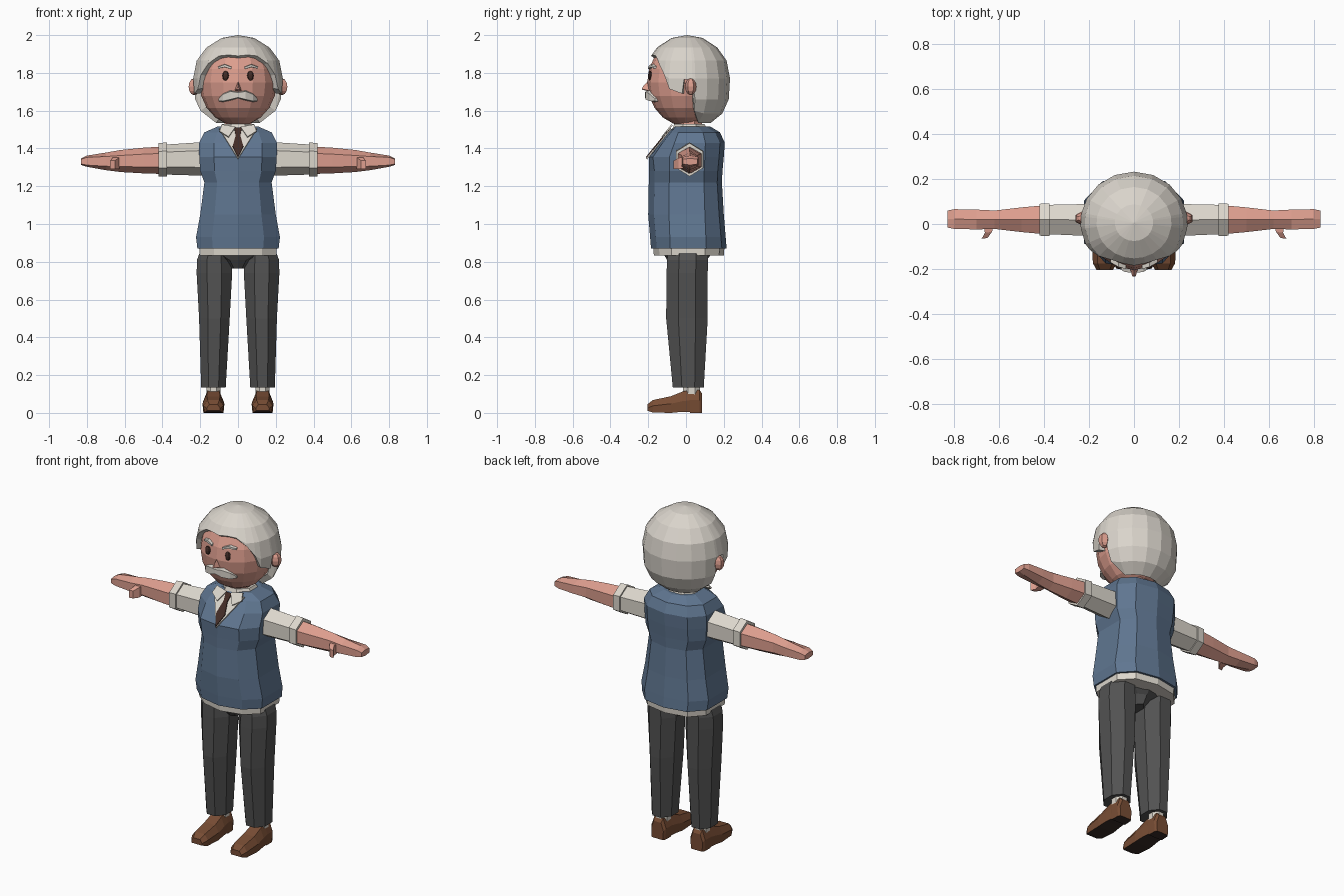
import bpy, bmesh, math
from mathutils import Vector

if "Cube" in bpy.data.objects:
    bpy.data.objects.remove(bpy.data.objects["Cube"])


def mat(name, r, g, b):
    m = bpy.data.materials.new(name)
    m.diffuse_color = (r, g, b, 1)
    m.use_nodes = True
    m.node_tree.nodes["Principled BSDF"].inputs["Base Color"].default_value = m.diffuse_color
    return m


SKIN = mat("skin", .72, .34, .27)
HAIR = mat("grey_hair", .70, .66, .60)
SHIRT = mat("cream_shirt", .72, .68, .61)
VEST = mat("blue_vest", .115, .18, .28)
TROUSER = mat("charcoal_trousers", .085, .085, .085)
LEATHER = mat("brown_leather", .19, .075, .035)
SOLE = mat("dark_sole", .04, .025, .02)
DARK = mat("dark_brown", .055, .025, .02)


def finish(name, bm, material, mirror=False, solid=0, offset=-1):
    bmesh.ops.remove_doubles(bm, verts=bm.verts[:], dist=.0005)
    bmesh.ops.recalc_face_normals(bm, faces=bm.faces[:])
    me = bpy.data.meshes.new(name)
    bm.to_mesh(me)
    bm.free()
    me.materials.append(material)
    ob = bpy.data.objects.new(name, me)
    bpy.context.collection.objects.link(ob)
    if solid:
        s = ob.modifiers.new("thickness", 'SOLIDIFY')
        s.thickness, s.offset = solid, offset
    if mirror:
        ob.modifiers.new("mirror", 'MIRROR').use_mirror_merge = False
    return ob


def loft(name, rings, material, mirror=False, caps=True, **kw):
    """Skin a list of equally long point rings."""
    bm = bmesh.new()
    vs = [[bm.verts.new(p) for p in r] for r in rings]
    n = len(rings[0])
    for a, b in zip(vs, vs[1:]):
        for i in range(n):
            bm.faces.new((a[i], a[(i + 1) % n], b[(i + 1) % n], b[i]))
    if caps:
        bm.faces.new(vs[0])
        bm.faces.new(vs[-1])
    return finish(name, bm, material, mirror, **kw)


def ball(name, c, r, material, u=16, v=10, mirror=False):
    bm = bmesh.new()
    bmesh.ops.create_uvsphere(bm, u_segments=u, v_segments=v, radius=1)
    for p in bm.verts:
        p.co = Vector(c) + Vector([p.co[i] * r[i] for i in range(3)])
    return finish(name, bm, material, mirror)


def oval(z, cx, rx, cy, ry, n=8):
    return [(cx + rx * math.cos(math.tau * (i + .5) / n) / math.cos(math.pi / n),
             cy + ry * math.sin(math.tau * (i + .5) / n) / math.cos(math.pi / n), z) for i in range(n)]


def torso(z, w, yf, yb, dy=.03):
    half = [(.62 * w, yf + dy), (w, yf * .45), (w, yb * .5), (.65 * w, yb - .025)]
    return [(0, yf, z)] + [(x, y, z) for x, y in half] + [(0, yb, z)] + [(-x, y, z) for x, y in half[::-1]]


def hexa(x, y0, y1, z0, z1, flat=.5):
    """Arm section across x; flat sets how long the vertical sides are."""
    ym, zm, h = (y0 + y1) / 2, (z0 + z1) / 2, (z1 - z0) / 2 * flat
    return [(x, ym, z1), (x, y1, zm + h), (x, y1, zm - h), (x, ym, z0), (x, y0, zm - h), (x, y0, zm + h)]


# Head
HC, HR = (0, -.005, 1.75), (.205, .2, .23)


def face_y(x, z):
    return HC[1] - HR[1] * math.sqrt(max(0, 1 - (x / HR[0]) ** 2 - ((z - HC[2]) / HR[2]) ** 2))


ball("head", HC, HR, SKIN)
loft("neck", [oval(1.44, 0, .075, .015, .072), oval(1.6, 0, .07, .015, .07)], SKIN)
ball("ear", (.232, .025, 1.727), (.034, .03, .045), SKIN, 6, 6, True)
ball("eye", (.066, face_y(.066, 1.785) + .002, 1.785), (.018, .011, .026), DARK, 8, 6, True)
loft("nose", [[(.02, -.19, 1.705), (0, -.19, 1.70), (-.02, -.19, 1.705), (0, -.19, 1.77)],
              [(.007, -.234, 1.715), (0, -.234, 1.712), (-.007, -.234, 1.715), (0, -.228, 1.728)]], SKIN)


def strip(name, pts):
    """Bar of hair following the face: x, centre z, half height, depth."""
    loft(name, [[(x, face_y(x, z) + .012, z - h), (x, face_y(x, z) + .012, z + h),
                 (x, face_y(x, z) - d, z + h * .7), (x, face_y(x, z) - d, z - h * .8)]
                for x, z, h, d in pts], HAIR, True)


strip("eyebrow", [(.035, 1.826, .007, .01), (.07, 1.838, .009, .014), (.105, 1.828, .006, .008)])
strip("moustache", [(0, 1.684, .018, .02), (.04, 1.682, .028, .022), (.08, 1.67, .024, .016), (.102, 1.658, .008, .006)])

# Hair cap: profile of height and width, cut off at a hairline for each direction
PROFILE = [(2.0, 0), (1.985, .36), (1.935, .7), (1.865, .92), (1.77, 1), (1.66, .97), (1.585, .82), (1.535, .55)]
LINE = [(0, 1.89), (15, 1.895), (30, 1.89), (45, 1.85), (57, 1.79), (65, 1.715), (83, 1.69), (86, 1.765),
        (97, 1.765), (101, 1.6), (118, 1.535), (138, 1.535), (159, 1.535), (180, 1.535)]


def hair_scale(z):
    for (za, sa), (zb, sb) in zip(PROFILE, PROFILE[1:]):
        if z >= zb:
            return sa + (sb - sa) * (za - z) / (za - zb)
    return PROFILE[-1][1]


full = LINE + [(360 - a, z) for a, z in LINE[-2:0:-1]]
rings = []
for zk, _ in PROFILE:
    ring = []
    for a, lim in full:
        z, t = max(zk, lim), math.radians(a)
        s = hair_scale(z)
        ring.append((.238 * s * math.sin(t), .006 - .227 * s * math.cos(t), z))
    rings.append(ring)
loft("hair", rings, HAIR, caps=False, solid=.035)

# Vest and shirt
loft("vest", [torso(*r) for r in [
    (.87, .215, -.185, .215), (.93, .222, -.19, .21), (1.05, .2, -.2, .2), (1.22, .178, -.197, .19),
    (1.28, .2, -.197, .193), (1.355, .205, -.195, .2, .02), (1.43, .206, -.135, .205, .012),
    (1.485, .178, -.09, .18, .01), (1.515, .11, -.065, .13, .01)]], VEST)
loft("shirt_hem", [torso(.832, .203, -.17, .2), torso(.9, .207, -.175, .205)], SHIRT)
loft("collar", [oval(1.48, 0, .11, .02, .1), oval(1.53, 0, .085, .018, .08)], SHIRT)


def chest_plate(name, pts, lift, material, mirror=False):
    """Flat plate lying on the sloped chest, given as x, z outline."""
    bm = bmesh.new()
    bm.faces.new([bm.verts.new((x, -.195 + (z - 1.355) * .806 - lift, z)) for x, z in pts])
    finish(name, bm, material, mirror, solid=.008, offset=0)


chest_plate("shirt_front", [(-.1, 1.505), (0, 1.345), (.1, 1.505)], .005, SHIRT)
chest_plate("tie", [(-.02, 1.508), (-.012, 1.468), (-.028, 1.41), (0, 1.352), (.028, 1.41), (.012, 1.468), (.02, 1.508)],
            .012, DARK)
chest_plate("collar_flap", [(.014, 1.512), (.05, 1.46), (.098, 1.49), (.085, 1.525)], .016, SHIRT, True)

# Arms
loft("sleeve", [hexa(.16, -.055, .09, 1.255, 1.435), hexa(.39, -.045, .085, 1.262, 1.42)], SHIRT, True)
loft("cuff", [hexa(.375, -.054, .092, 1.252, 1.432), hexa(.42, -.052, .09, 1.252, 1.428)], SHIRT, True)
loft("forearm_and_hand", [
    hexa(.4, -.045, .083, 1.265, 1.41), hexa(.5, -.036, .074, 1.268, 1.404), hexa(.62, -.022, .06, 1.275, 1.392),
    hexa(.7, -.024, .064, 1.285, 1.378, .55), hexa(.8, -.022, .066, 1.303, 1.362, .7),
    hexa(.83, -.016, .06, 1.312, 1.348, .7)], SKIN, True)


def thumb_ring(x, y, w, z0, z1):
    return [(x - w, y, z0), (x + w, y - .004, z0), (x + w, y - .004, z1), (x - w, y, z1)]


loft("thumb", [thumb_ring(.645, 0, .022, 1.298, 1.355), thumb_ring(.648, -.035, .016, 1.29, 1.35),
               thumb_ring(.665, -.062, .013, 1.29, 1.335)], SKIN, True)

# Trousers
loft("trouser_leg", [oval(*r) for r in [
    (.135, .13, .065, .012, .082), (.5, .125, .081, .005, .11), (.74, .125, .094, .006, .109),
    (.81, .127, .09, .008, .108), (.87, .12, .075, .01, .105)]], TROUSER, True)
loft("trouser_seat", [torso(.765, .035, -.07, .08, .01), torso(.81, .07, -.1, .11, .01),
                      torso(.86, .19, -.13, .15)], TROUSER)

# Socks and shoes
loft("sock", [oval(.08, .13, .038, .03, .045), oval(.17, .13, .038, .03, .045)], SHIRT, True)


def shoe_ring(y, w, h, z0=0):
    half = [(w * .92, z0), (w, h * .55), (w * .6, h)]
    return [(.13 + x, y, z) for x, z in half] + [(.13 - x, y, z) for x, z in half[::-1]]


shoe = loft("shoe", [shoe_ring(*r) for r in [
    (-.205, .036, .045, .012), (-.175, .053, .068, .002), (-.08, .058, .088), (-.02, .054, .112, .006),
    (.02, .05, .122, .006), (.022, .05, .122), (.072, .048, .122), (.086, .04, .1)]], LEATHER, True)
shoe.data.materials.append(SOLE)
for p in shoe.data.polygons:  # underside is the sole
    if p.normal.z < -.7:
        p.material_index = 1
